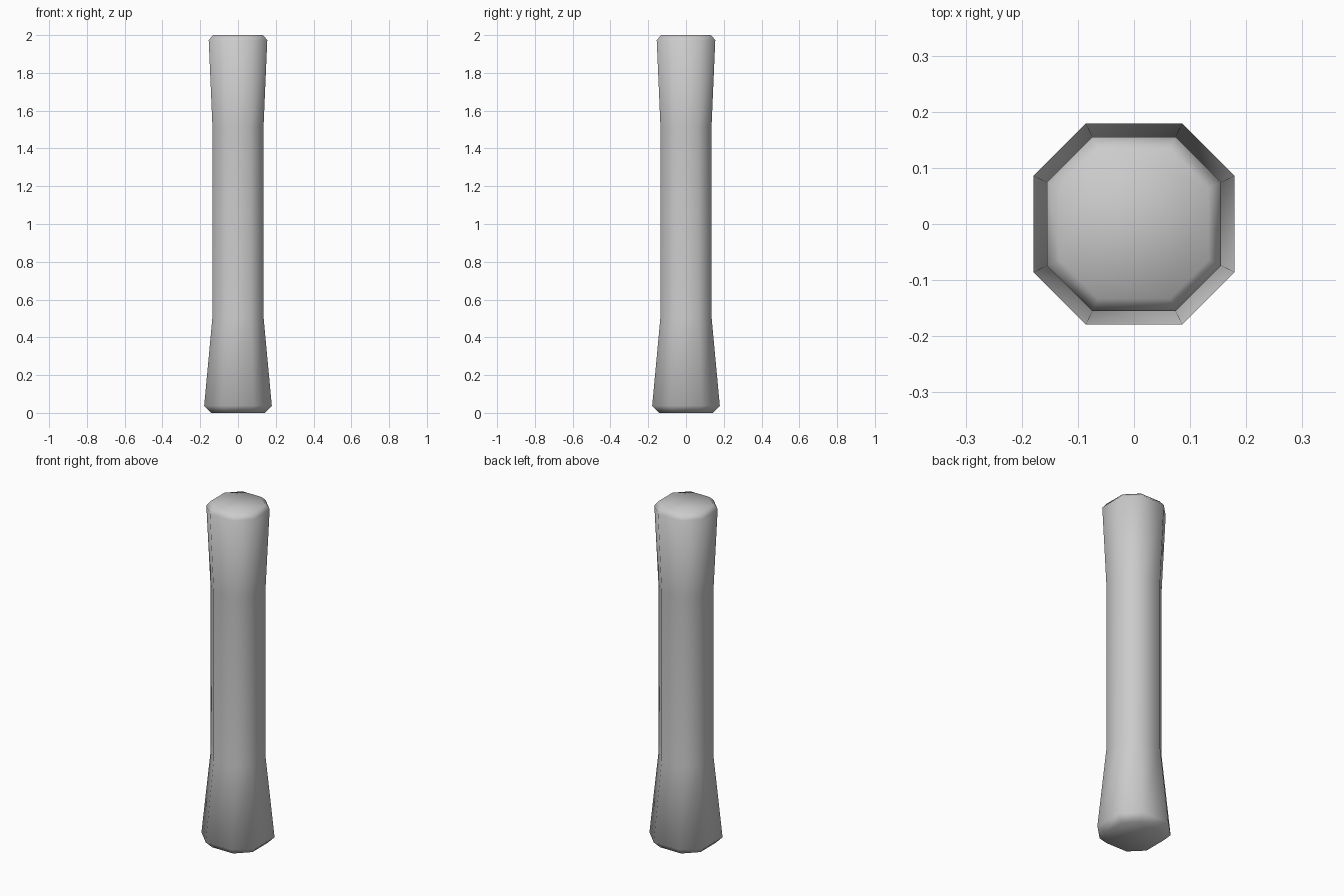
import bpy, bmesh

if "Cube" in bpy.data.objects:
    bpy.data.objects.remove(bpy.data.objects["Cube"])

# Chamfered-square cross-section, lofted through (height, half width)
PROFILE = [(0.0, 0.143), (0.038, 0.179), (0.51, 0.135),
           (1.51, 0.135), (1.973, 0.155), (2.0, 0.133)]
CORNER = 0.48  # half length of each flat side, relative to half width


def section(w):
    c = w * CORNER
    pts = []
    x, y = (w, -c), (w, c)
    for _ in range(4):
        pts += [x, y]
        x, y = (-x[1], x[0]), (-y[1], y[0])
    return pts


bm = bmesh.new()
rings = [[bm.verts.new((x, y, z)) for x, y in section(w)] for z, w in PROFILE]

# Side walls
for low, high in zip(rings, rings[1:]):
    for i in range(8):
        j = (i + 1) % 8
        bm.faces.new((low[i], low[j], high[j], high[i]))

# End caps
bm.faces.new(rings[0][::-1])
bm.faces.new(rings[-1])
bmesh.ops.recalc_face_normals(bm, faces=bm.faces)

mesh = bpy.data.meshes.new("pillar")
bm.to_mesh(mesh)
bm.free()
for poly in mesh.polygons:
    poly.use_smooth = True
pillar = bpy.data.objects.new("pillar", mesh)
bpy.context.collection.objects.link(pillar)
